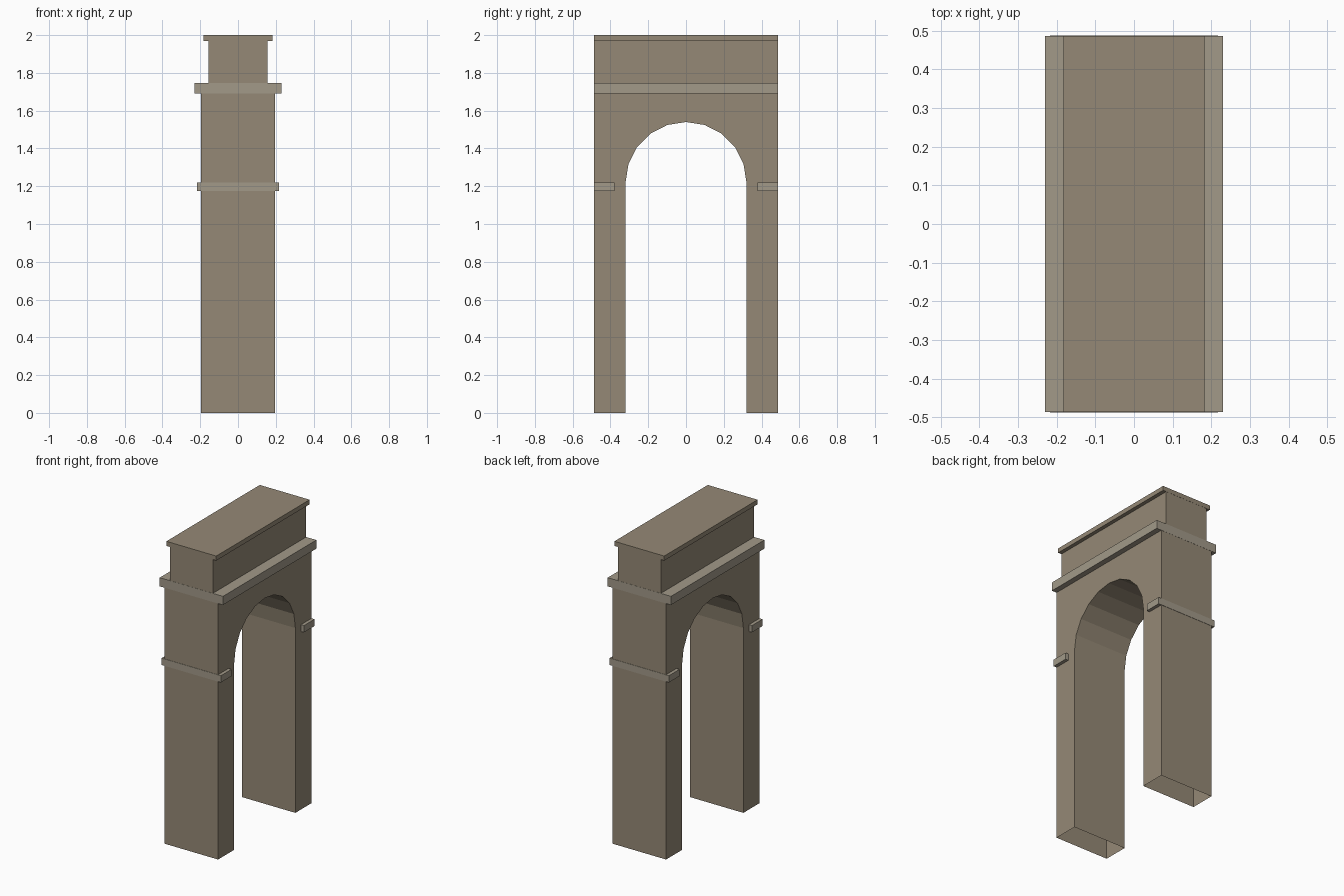
import bpy, bmesh, math

if "Cube" in bpy.data.objects:
    bpy.data.objects.remove(bpy.data.objects["Cube"])


def material(name, rgb):
    m = bpy.data.materials.new(name)
    m.diffuse_color = (*rgb, 1)
    m.use_nodes = True
    m.node_tree.nodes["Principled BSDF"].inputs["Base Color"].default_value = m.diffuse_color
    return m


stone = material("stone", (0.30, 0.25, 0.18))
trim = material("pale_stone", (0.36, 0.32, 0.25))


def add_object(name, bm, mat):
    bmesh.ops.recalc_face_normals(bm, faces=bm.faces)
    mesh = bpy.data.meshes.new(name)
    bm.to_mesh(mesh)
    bm.free()
    mesh.materials.append(mat)
    obj = bpy.data.objects.new(name, mesh)
    bpy.context.collection.objects.link(obj)
    return obj


def box(name, half_x, y0, y1, z0, z1, mat):
    bm = bmesh.new()
    bmesh.ops.create_cube(bm, size=1)
    for v in bm.verts:
        v.co = (v.co.x * 2 * half_x,
                y0 + (v.co.y + 0.5) * (y1 - y0),
                z0 + (v.co.z + 0.5) * (z1 - z0))
    return add_object(name, bm, mat)


# Arch body: outline with a ten-sided arch, extruded through the thickness
HALF_X, HALF_Y, RADIUS, SPRING, TOP = 0.195, 0.486, 0.32, 1.22, 1.69
outline = [(RADIUS, 0), (HALF_Y, 0), (HALF_Y, TOP), (-HALF_Y, TOP),
           (-HALF_Y, 0), (-RADIUS, 0)]
for i in range(11):
    a = math.pi * (1 - i / 10)
    outline.append((RADIUS * math.cos(a), SPRING + RADIUS * math.sin(a)))

bm = bmesh.new()
face = bm.faces.new([bm.verts.new((-HALF_X, y, z)) for y, z in outline])
ext = bmesh.ops.extrude_face_region(bm, geom=[face], use_keep_orig=True)
for g in ext["geom"]:
    if isinstance(g, bmesh.types.BMVert):
        g.co.x = HALF_X
bmesh.ops.recalc_face_normals(bm, faces=bm.faces)
# The pier feet are open underneath
feet = [f for f in bm.faces if all(v.co.z < 1e-5 for v in f.verts)]
bmesh.ops.delete(bm, geom=feet, context='FACES_ONLY')
add_object("arch_body", bm, stone)

# Impost bands on the outer side of both piers
for side, y0, y1 in (("front", -0.488, -0.378), ("back", 0.378, 0.488)):
    box(side + "_impost", 0.217, y0, y1, 1.175, 1.22, trim)

# Cornice, attic and cap slab
box("cornice", 0.231, -0.487, 0.487, 1.69, 1.747, trim)
box("attic", 0.157, -0.486, 0.486, 1.747, 1.97, stone)
box("cap_slab", 0.182, -0.487, 0.487, 1.97, 2.0, stone)
